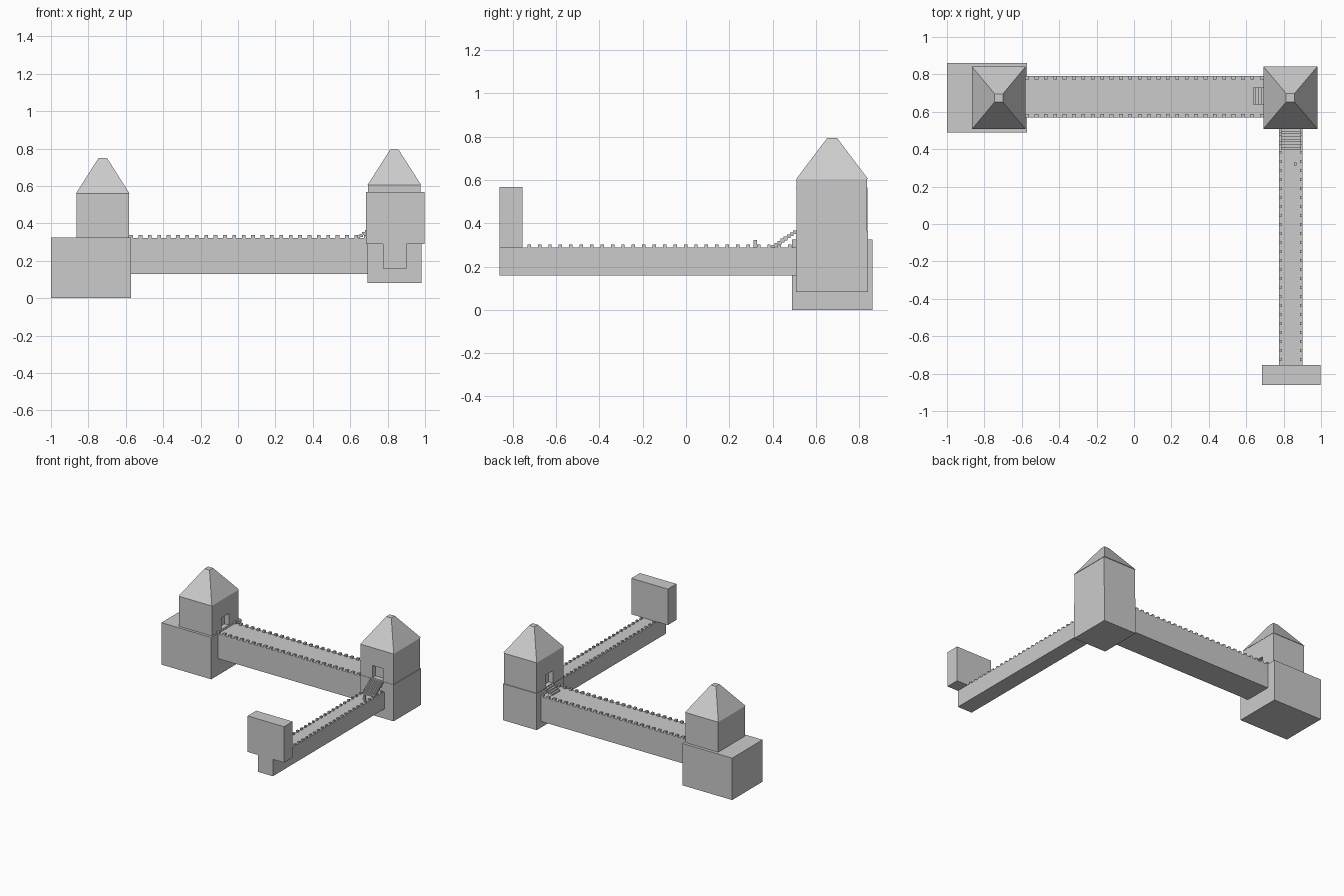
import bpy, bmesh

if "Cube" in bpy.data.objects:
    bpy.data.objects.remove(bpy.data.objects["Cube"])


def make(name, boxes):
    """One object from boxes (x0, x1, y0, y1, z0, z1)."""
    bm = bmesh.new()
    for x0, x1, y0, y1, z0, z1 in boxes:
        vs = bmesh.ops.create_cube(bm, size=1)["verts"]
        for v in vs:
            v.co.x = x1 if v.co.x > 0 else x0
            v.co.y = y1 if v.co.y > 0 else y0
            v.co.z = z1 if v.co.z > 0 else z0
    return finish(name, bm)


def finish(name, bm):
    me = bpy.data.meshes.new(name)
    bm.to_mesh(me)
    bm.free()
    ob = bpy.data.objects.new(name, me)
    bpy.context.collection.objects.link(ob)
    return ob


def roof(name, x0, x1, y0, y1, z0, z1, t=0.022):
    """Truncated pyramid with a small flat tip."""
    bm = bmesh.new()
    cx, cy = (x0 + x1) / 2, (y0 + y1) / 2
    for v in bmesh.ops.create_cube(bm, size=1)["verts"]:
        sx, sy = (1 if v.co.x > 0 else -1), (1 if v.co.y > 0 else -1)
        if v.co.z > 0:
            v.co = (cx + sx * t, cy + sy * t, z1)
        else:
            v.co = (cx + sx * (x1 - x0) / 2, cy + sy * (y1 - y0) / 2, z0)
    return finish(name, bm)


def carve(ob, name, box):
    """Recess a doorway into a tower."""
    cutter = make(name, [box])
    cutter.hide_render = True
    cutter.hide_viewport = True
    cutter.display_type = 'WIRE'
    mod = ob.modifiers.new("doorway", 'BOOLEAN')
    mod.operation = 'DIFFERENCE'
    mod.solver = 'EXACT'
    mod.object = cutter


# Left bastion and its tower
make("left_bastion", [(-1, -0.572, 0.489, 0.862, 0, 0.325)])
left = make("left_tower", [(-0.863, -0.582, 0.51, 0.838, 0.325, 0.56)])
carve(left, "left_door_cutter", (-0.62, -0.55, 0.63, 0.72, 0.33, 0.42))
roof("left_roof", -0.866, -0.58, 0.507, 0.841, 0.56, 0.75)

# Right corner tower
make("right_tower_base", [(0.692, 0.98, 0.508, 0.842, 0.082, 0.365)])
right = make("right_tower", [(0.695, 0.977, 0.511, 0.837, 0.365, 0.604)])
carve(right, "south_door_cutter", (0.795, 0.885, 0.48, 0.55, 0.37, 0.465))
carve(right, "west_door_cutter", (0.66, 0.73, 0.64, 0.73, 0.37, 0.465))
roof("right_roof", 0.692, 0.98, 0.509, 0.842, 0.604, 0.795)

# Long wall with merlons along both edges
make("long_wall", [(-0.572, 0.692, 0.57, 0.79, 0.13, 0.322)])
make("long_wall_merlons", [
    (x - 0.01, x + 0.01, y - 0.009, y + 0.009, 0.322, 0.337)
    for i in range(26) for x in [-0.572 + i * 0.0502]
    for y in (0.579, 0.781)])

# Narrow wall with merlons and a small post
make("narrow_wall", [(0.775, 0.902, -0.861, 0.508, 0.158, 0.289)])
make("narrow_wall_merlons", [
    (x - 0.007, x + 0.007, y - 0.008, y + 0.008, 0.289, 0.302)
    for i in range(26) for y in [-0.725 + i * 0.0482]
    for x in (0.782, 0.895)])
make("wall_post", [(0.855, 0.87, 0.312, 0.328, 0.289, 0.323)])

# Gate block at the end of the narrow wall
make("gate_block", [(0.685, 0.998, -0.861, -0.755, 0.289, 0.568)])

# Stairs up to the two corner tower doors
n = 8
make("south_stairs", [
    (0.787, 0.892, 0.395 + i * 0.0142, 0.395 + (i + 1) * 0.0142 + 0.003,
     0.282 + i * 0.0098, 0.299 + i * 0.0098) for i in range(n)])
make("west_stairs", [
    (0.635 + i * 0.0145, 0.635 + (i + 1) * 0.0145 + 0.003, 0.638, 0.73,
     0.318 + i * 0.0098, 0.334 + i * 0.0098) for i in range(4)])
